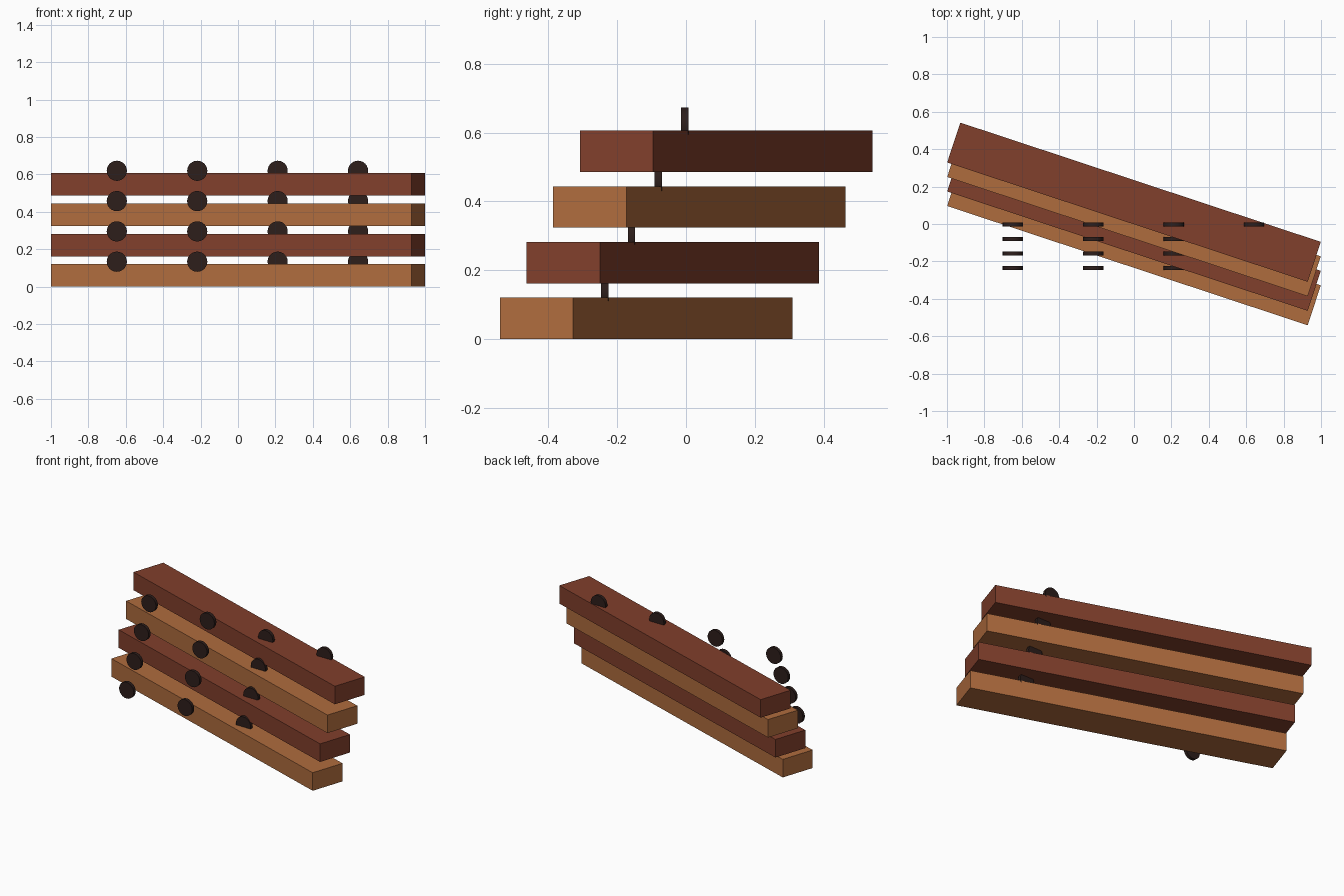
import bpy, math

if "Cube" in bpy.data.objects:
    bpy.data.objects.remove(bpy.data.objects["Cube"])

ANGLE = math.radians(-18.3)
LENGTH, WIDTH, HEIGHT = 2.03, 0.2245, 0.12
STEP_Z, STEP_Y = 0.162, 0.0775


def material(name, color):
    m = bpy.data.materials.new(name)
    m.diffuse_color = (*color, 1)
    m.use_nodes = True
    m.node_tree.nodes["Principled BSDF"].inputs["Base Color"].default_value = m.diffuse_color
    return m


light_wood = material("light_wood", (0.43, 0.15, 0.048))
red_wood = material("red_wood", (0.22, 0.05, 0.025))
dark_metal = material("dark_metal", (0.026, 0.013, 0.011))


def plank(i):
    y = -0.116 + i * STEP_Y
    bpy.ops.mesh.primitive_cube_add(size=1, location=(0, y, HEIGHT / 2 + i * STEP_Z),
                                    rotation=(0, 0, ANGLE))
    ob = bpy.context.object
    ob.name = f"plank_{i + 1}"
    ob.scale = (LENGTH, WIDTH, HEIGHT)
    ob.data.materials.append(red_wood if i % 2 else light_wood)


def bolt(i, j):
    loc = (-0.648 + j * 0.43, -0.236 + i * STEP_Y, 0.133 + i * STEP_Z)
    bpy.ops.mesh.primitive_cylinder_add(vertices=24, radius=0.054, depth=0.021,
                                        location=loc, rotation=(math.pi / 2, 0, 0))
    ob = bpy.context.object
    ob.name = f"bolt_head_{i + 1}_{j + 1}"
    ob.data.materials.append(dark_metal)
    bpy.ops.object.shade_smooth_by_angle()


# Stepped stack of slanted planks, each with a row of four bolt heads
for i in range(4):
    plank(i)
    for j in range(4):
        bolt(i, j)
